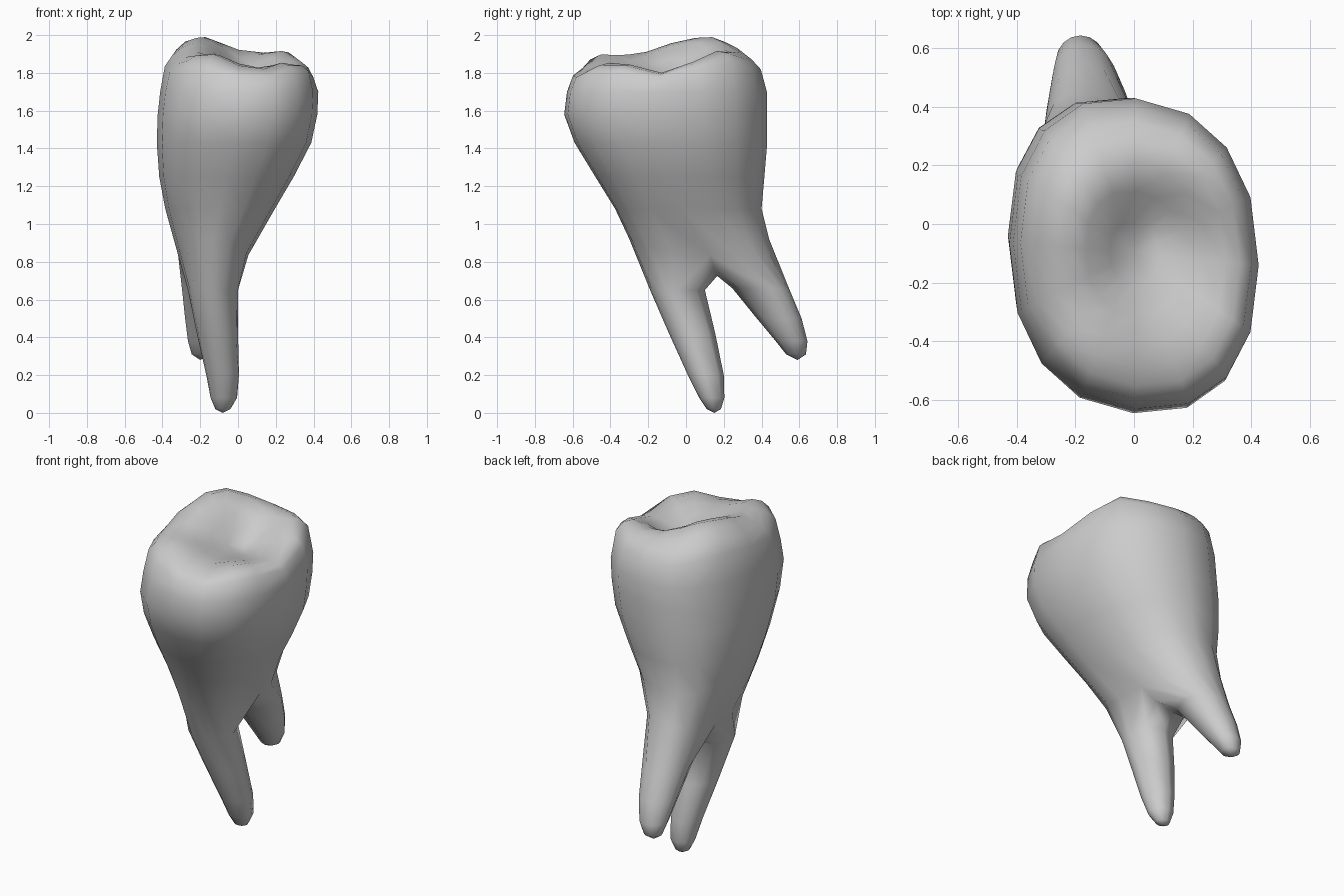
import bpy, bmesh
from math import cos, sin, pi, exp
from mathutils import Vector

if "Cube" in bpy.data.objects:
    bpy.data.objects.remove(bpy.data.objects["Cube"])

SIDES = 16
bm = bmesh.new()


def outline(box, angle, power=1.0, skew=0.0):
    """Point on a rounded oval that fills the box (z, x0, x1, y0, y1)."""
    z, x0, x1, y0, y1 = box
    c, s = cos(angle), sin(angle)
    px = abs(c) ** power * (1 if c > 0 else -1)
    py = abs(s) ** power * (1 if s > 0 else -1)
    return Vector(((x0 + x1 + (x1 - x0) * px) / 2,
                   (y0 + y1 + (y1 - y0) * py) / 2 - skew * px, z))


def body_point(box, angle):
    return outline(box, angle, .87, .04)


def add_ring(points):
    return [bm.verts.new(p) for p in points]


def bridge(a, b):
    n = len(a)
    for i in range(n):
        j = (i + 1) % n
        bm.faces.new((a[i], a[j], b[j], b[i]))


def cap(ring, point):
    tip = bm.verts.new(point)
    for i in range(len(ring)):
        bm.faces.new((ring[i], ring[(i + 1) % len(ring)], tip))


def bump(p, x, y, height, width):
    return height * exp(-((p.x - x) ** 2 + (p.y - y) ** 2) / width ** 2)


# Cusps, ridges and the central hollow: x, y, height, width
CUSPS = [(-.18, .12, .21, .25), (-.24, -.14, .08, .16), (-.15, -.42, .12, .19),
         (.27, .18, .13, .2), (.28, -.38, .08, .17), (.04, .3, .04, .15),
         (.04, .0, -.09, .15)]


def chewing_height(p):
    return 1.78 + sum(bump(p, *cusp) for cusp in CUSPS)


angles = [2 * pi * i / SIDES for i in range(SIDES)]

# Crown and neck, from the widest part down
body = [(1.7, -.412, .425, -.63, .428), (1.58, -.425, .42, -.645, .43),
        (1.43, -.43, .388, -.59, .43), (1.25, -.417, .295, -.48, .415),
        (1.08, -.385, .195, -.375, .40), (.92, -.347, .085, -.30, .44)]
rings = [add_ring(body_point(b, a) for a in angles) for b in body]
for upper, lower in zip(rings, rings[1:]):
    bridge(upper, lower)

# Chewing surface, closing in towards the middle of the crown
previous = rings[0]
for scale, lift in ((.94, .8), (.85, .96), (.73, 1), (.57, 1), (.4, 1), (.2, 1)):
    points = []
    for a in angles:
        p = body_point(body[0], a)
        p.x, p.y = p.x * scale, -.1 + (p.y + .1) * scale
        p.z = 1.7 + (chewing_height(p) - 1.7) * lift
        points.append(p)
    ring = add_ring(points)
    bridge(previous, ring)
    previous = ring
center = Vector((0, -.1, 0))
center.z = chewing_height(center)
cap(previous, center)

# Lower the sides of the neck and hang a saddle between the two roots
neck = rings[-1]
half = SIDES // 2
for v, a in zip(neck, angles):
    c = cos(a)
    v.co += Vector((-.03 * c * abs(c), .065 * c * c, -.085 * c * c))
neck[0].co.y += .03
left, right = neck[0].co, neck[half].co
saddle = add_ring(left.lerp(right, t) + Vector((0, .015, drop))
                  for t, drop in ((.22, -.075), (.5, -.11), (.78, -.06)))


def root(start, first_angle, boxes, tip):
    """Loft from half of the neck plus the saddle down to a rounded tip."""
    turn = [first_angle + pi * i / half for i in range(half + 1)]
    turn += [first_angle + pi + pi * i / 4 for i in (1, 2, 3)]
    ring = start
    for box in boxes:
        lower = add_ring(outline(box, a) for a in turn)
        bridge(ring, lower)
        ring = lower
    cap(ring, tip)


# Long front root
root(neck[half:] + neck[:1] + saddle, pi,
     [(.65, -.265, .0, -.19, .10), (.42, -.218, .0, -.09, .155),
      (.2, -.168, .005, .01, .2), (.08, -.145, -.005, .07, .203),
      (.02, -.12, -.04, .11, .185)], (-.08, .15, 0))

# Short back root
root(neck[:half + 1] + saddle[::-1], 0,
     [(.66, -.297, -.02, .245, .545), (.5, -.28, -.06, .375, .612),
      (.38, -.265, -.1, .475, .643), (.31, -.245, -.14, .53, .635)],
     (-.2, .59, .28))

bmesh.ops.recalc_face_normals(bm, faces=bm.faces)
mesh = bpy.data.meshes.new("tooth")
bm.to_mesh(mesh)
bm.free()
for face in mesh.polygons:
    face.use_smooth = True
tooth = bpy.data.objects.new("tooth", mesh)
bpy.context.collection.objects.link(tooth)

# Plain enamel colour
enamel = bpy.data.materials.new("light grey enamel")
enamel.use_nodes = True
color = (.6, .6, .6, 1)
enamel.diffuse_color = color
enamel.node_tree.nodes["Principled BSDF"].inputs["Base Color"].default_value = color
mesh.materials.append(enamel)
